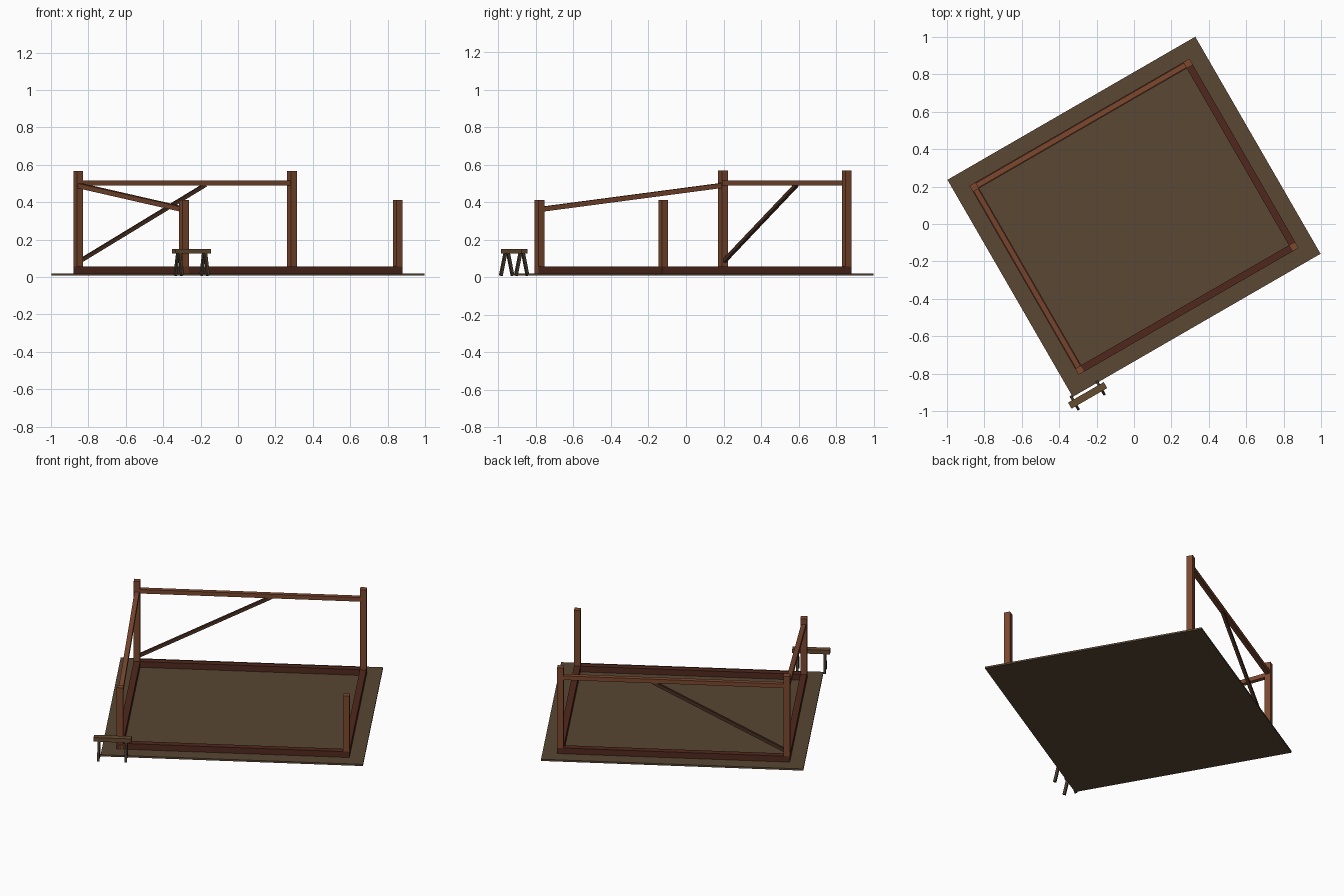
import bpy
from math import radians
from mathutils import Vector, Matrix

if "Cube" in bpy.data.objects:
    bpy.data.objects.remove(bpy.data.objects["Cube"])

# The whole site is laid out in local axes, then turned 30 degrees
SITE = Matrix.Translation((0, 0.0385, 0)) @ Matrix.Rotation(radians(30), 4, 'Z')


def material(name, rgb):
    m = bpy.data.materials.new(name)
    m.diffuse_color = (*rgb, 1)
    m.use_nodes = True
    m.node_tree.nodes["Principled BSDF"].inputs["Base Color"].default_value = m.diffuse_color
    return m


EARTH = material("earth", (0.10, 0.063, 0.033))
SILL = material("sill_wood", (0.08, 0.022, 0.012))
POST = material("post_wood", (0.20, 0.065, 0.028))
BRACE = material("brace_wood", (0.065, 0.028, 0.015))
BENCH = material("bench_wood", (0.13, 0.07, 0.03))
LEG = material("leg_wood", (0.06, 0.042, 0.025))


def box(name, centre, size, mat, turn=Matrix.Identity(4)):
    bpy.ops.mesh.primitive_cube_add(size=1)
    o = bpy.context.object
    o.name = name
    o.data.transform(SITE @ Matrix.Translation(centre) @ turn @ Matrix.Diagonal((*size, 1)))
    o.data.materials.append(mat)
    return o


def beam(name, a, b, width, depth, mat):
    """Square timber from a to b; width is horizontal."""
    a, b = Vector(a), Vector(b)
    d = (b - a).normalized()
    side = Vector((0, 0, 1)).cross(d).normalized()
    up = d.cross(side)
    turn = Matrix((d, side, up)).transposed().to_4x4()
    return box(name, (a + b) / 2, ((b - a).length, width, depth), mat, turn)


U, V, S = 0.66, 0.565, 0.038

# Ground plate
box("ground_slab", (0, 0, 0.0135), (1.53, 1.34, 0.011), EARTH)

# Sill timbers
for side, s in (("front", -1), ("back", 1)):
    box(side + "_sill", (0, s * V, 0.035), (2 * U + S, S, 0.042), SILL)
for side, s in (("left", -1), ("right", 1)):
    box(side + "_sill", (s * U, 0, 0.035), (S, 2 * V + S, 0.042), SILL)

# Corner posts: tall at the back, short at the front
for row, v, top in (("front", -V, 0.412), ("back", V, 0.568)):
    for side, s in (("left", -1), ("right", 1)):
        box(f"{row}_{side}_post", (s * U, v, (top + 0.016) / 2), (S, S, top - 0.016), POST)

# Back top plate, sloping left rafter and diagonal brace
beam("back_top_plate", (-U, V, 0.503), (U, V, 0.503), 0.028, 0.026, POST)
beam("left_rafter", (-U, -V, 0.361), (-U, V, 0.490), 0.028, 0.026, POST)
beam("back_brace", (-0.65, V, 0.085), (0.125, V, 0.493), 0.018, 0.020, BRACE)

# Sawhorse beside the front left corner
cu, cv = -0.692, -0.703
box("sawhorse_top", (cu, cv, 0.138), (0.22, 0.037, 0.026), BENCH)
for end, i in (("left", -1), ("right", 1)):
    for row, j in (("front", -1), ("back", 1)):
        u = cu + i * 0.08
        beam(f"sawhorse_{end}_{row}_leg", (u, cv + j * 0.036, 0.008),
             (u, cv + j * 0.008, 0.13), 0.014, 0.016, LEG)
